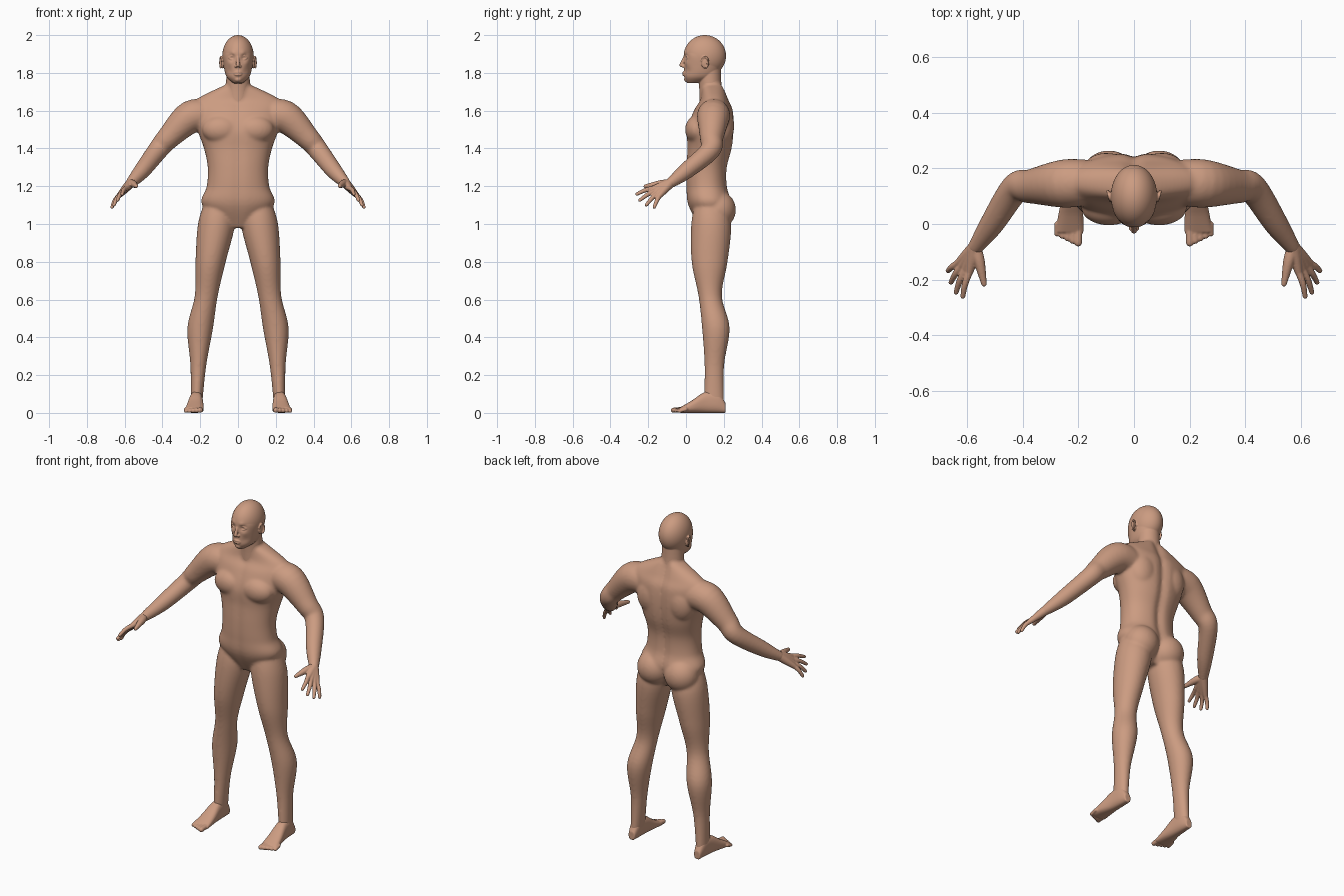
import bpy
import bmesh
from math import cos, sin, exp, pi, copysign
from mathutils import Vector

default_cube = bpy.data.objects.get("Cube")
if default_cube:
    bpy.data.objects.remove(default_cube, do_unlink=True)

skin_colour = (0.6, 0.33, 0.22, 1)
skin_material = bpy.data.materials.new("warm skin")
skin_material.use_nodes = True
skin_material.diffuse_color = skin_colour
shader = next(node for node in skin_material.node_tree.nodes if node.type == "BSDF_PRINCIPLED")
shader.inputs["Base Color"].default_value = skin_colour


def smooth_curve(keys, steps=6):
    """Even curve through tuples of any length."""
    points = [Vector(key) for key in keys]
    points = [points[0], *points, points[-1]]
    curve = []
    for before, start, end, after in zip(points, points[1:], points[2:], points[3:]):
        tangent_in, tangent_out = (end - before) / 2, (after - start) / 2
        for step in range(steps):
            t = step / steps
            ease = t * t * (3 - 2 * t)
            curve.append(start * (1 - ease) + end * ease
                         + tangent_in * (t * (1 - t) ** 2) - tangent_out * (t * t * (1 - t)))
    return curve + [points[-1]]


def add_surface(mesh, rings, sides):
    """Join rings of points into a closed surface."""
    for side in sides:
        rows = [[mesh.verts.new((point.x * side, point.y, point.z)) for point in ring]
                for ring in rings]
        for lower, upper in zip(rows, rows[1:]):
            for i in range(len(lower)):
                mesh.faces.new((lower[i - 1], lower[i], upper[i], upper[i - 1]))
        mesh.faces.new(rows[0])
        mesh.faces.new(rows[-1])


def turn(count):
    return [2 * pi * i / count for i in range(count)]


def rounded(value, power):
    return copysign(abs(value) ** (2 / power), value)


def add_loft(mesh, sections, sides, along_y=False, power=2.0):
    """Sections hold position, two centre coordinates and two radii."""
    rings = []
    for place, across, other, radius_a, radius_b in smooth_curve(sections):
        ring = []
        for angle in turn(64):
            a = across + radius_a * rounded(cos(angle), power)
            b = other + radius_b * rounded(sin(angle), power)
            ring.append(Vector((a, place, b) if along_y else (a, b, place)))
        rings.append(ring)
    add_surface(mesh, rings, sides)


def add_ball(mesh, centre, radii, sides, count=16):
    rings = []
    for i in range(count // 2):
        tilt = pi * (i + 0.2) / (count // 2 - 0.6)
        rings.append([Vector((centre[0] + radii[0] * sin(tilt) * cos(angle),
                              centre[1] + radii[1] * sin(tilt) * sin(angle),
                              centre[2] + radii[2] * cos(tilt))) for angle in turn(count)])
    add_surface(mesh, rings, sides)


def add_tube(mesh, keys, sides):
    """Round limb with ball ends; keys hold a place and a radius."""
    path = smooth_curve(keys)
    reference = Vector((1, 2, 3))
    rings = []
    for i, point in enumerate(path):
        following, previous = path[min(i + 1, len(path) - 1)], path[max(i - 1, 0)]
        direction = (following - previous).to_3d().normalized()
        u = direction.cross(reference).normalized()
        v = direction.cross(u)
        rings.append([point.to_3d() + (u * cos(angle) + v * sin(angle)) * point[3]
                      for angle in turn(24)])
    add_surface(mesh, rings, sides)
    for end in (path[0], path[-1]):
        add_ball(mesh, end.to_3d(), [end[3]] * 3, sides)


def finish(name, mesh, voxel_size, smoothing):
    """Fuse overlapping parts into one smooth surface."""
    bmesh.ops.recalc_face_normals(mesh, faces=mesh.faces)
    data = bpy.data.meshes.new(name)
    mesh.to_mesh(data)
    mesh.free()
    data.materials.append(skin_material)
    part = bpy.data.objects.new(name, data)
    bpy.context.collection.objects.link(part)
    fuse = part.modifiers.new("Fuse", "REMESH")
    fuse.mode = "VOXEL"
    fuse.voxel_size = voxel_size
    fuse.use_smooth_shade = True
    soften = part.modifiers.new("Soften", "SMOOTH")
    soften.factor = 0.5
    soften.iterations = smoothing


def central(rows):
    """Sections on the midline from height, half width, depth centre and half depth."""
    return [(height, 0, centre, width, depth) for height, width, centre, depth in rows]


middle, both = (1,), (1, -1)

# Torso with grooves along the spine and breastbone
body = bmesh.new()
add_loft(body, central([
    (0.98, 0.05, 0.13, 0.06), (1.1, 0.19, 0.125, 0.115), (1.2, 0.165, 0.11, 0.11),
    (1.3, 0.16, 0.11, 0.11), (1.4, 0.18, 0.125, 0.12), (1.5, 0.215, 0.13, 0.125),
    (1.6, 0.235, 0.145, 0.105), (1.66, 0.22, 0.15, 0.075), (1.74, 0.06, 0.14, 0.055)]),
    middle, power=2.2)
for vert in body.verts:
    groove = exp(-(vert.co.x / 0.025) ** 2)
    vert.co.y += groove * (-0.016 if vert.co.y > 0.13 else 0.006)

# Neck, chest, shoulder blades and buttocks
neck = central([(1.62, 0.08, 0.145, 0.075), (1.72, 0.065, 0.13, 0.06), (1.84, 0.06, 0.122, 0.062)])
add_loft(body, neck, middle)
add_ball(body, (0.09, 0.06, 1.5), (0.1, 0.065, 0.075), both, count=48)
add_ball(body, (0.1, 0.19, 1.52), (0.085, 0.065, 0.11), both, count=48)
add_ball(body, (0.09, 0.17, 1.075), (0.1, 0.094, 0.1), both, count=48)

# Legs
add_loft(body, [
    (1.12, 0.105, 0.12, 0.07, 0.07), (1, 0.114, 0.133, 0.098, 0.105),
    (0.8, 0.145, 0.125, 0.08, 0.095), (0.62, 0.168, 0.128, 0.061, 0.062),
    (0.45, 0.2, 0.158, 0.068, 0.073), (0.25, 0.21, 0.15, 0.042, 0.052),
    (0.05, 0.22, 0.148, 0.031, 0.054)], both)

# Arms
wrist = Vector((0.57, -0.085, 1.215))
add_tube(body, [
    (0.15, 0.15, 1.57, 0.08), (0.25, 0.145, 1.567, 0.087), (0.37, 0.135, 1.455, 0.062),
    (0.425, 0.128, 1.39, 0.054), (0.51, 0, 1.28, 0.044), (*wrist, 0.028)], both)
finish("body", body, voxel_size=0.007, smoothing=14)

# Hands: fingers fan from the index to the little finger, longest in between
hands = bmesh.new()
index_knuckle, index_tip = Vector((0.59, -0.17, 1.19)), Vector((0.614, -0.26, 1.158))
little_knuckle, little_tip = Vector((0.63, -0.14, 1.15)), Vector((0.667, -0.168, 1.089))
for finger in range(4):
    fan = finger / 3
    knuckle = index_knuckle.lerp(little_knuckle, fan)
    tip = knuckle.lerp(index_tip.lerp(little_tip, fan), 1 + fan * (1 - fan))
    joint = knuckle.lerp(tip, 0.5) + Vector((0.004, 0, 0.005))
    add_tube(hands, [(*wrist, 0.026), (*wrist.lerp(knuckle, 0.5), 0.021), (*knuckle, 0.0145)], both)
    add_tube(hands, [(*knuckle, 0.0135), (*joint, 0.0115), (*tip, 0.009)], both)
add_tube(hands, [(*wrist, 0.022), (0.555, -0.135, 1.212, 0.02), (0.538, -0.215, 1.2, 0.01)], both)
finish("hands", hands, voxel_size=0.0035, smoothing=3)

# Feet with flat soles: depth, centre, half width and height
feet = bmesh.new()
foot_rows = [(0.21, 0.22, 0.02, 0.05), (0.17, 0.22, 0.03, 0.11), (0.1, 0.222, 0.036, 0.11),
             (0.03, 0.227, 0.045, 0.065), (-0.03, 0.231, 0.05, 0.03)]
add_loft(feet, [(depth, centre, height / 2, width, height / 2)
                for depth, centre, width, height in foot_rows], both, along_y=True, power=2.5)
for toe in range(5):
    x, tip, radius = 0.2 + 0.019 * toe, 0.008 * toe - 0.067, 0.014 - 0.001 * toe
    add_tube(feet, [(x, 0, 0.02, radius), (x, tip, radius, radius)], both)
finish("feet", feet, voxel_size=0.004, smoothing=3)

# Head: skull, face and jaw
head = bmesh.new()
add_ball(head, (0, 0.1, 1.89), (0.083, 0.112, 0.11), middle, count=80)
add_loft(head, central([(1.746, 0.025, 0.045, 0.04), (1.78, 0.061, 0.074, 0.084),
                        (1.84, 0.076, 0.09, 0.1), (1.9, 0.08, 0.095, 0.105),
                        (1.95, 0.06, 0.1, 0.08)]), middle, power=2.15)

# Eye sockets, brows, cheekbones and hollow cheeks
modelling = [(0.033, 1.882, 0.016, 0.013), (0.028, 1.905, 0.013, -0.005),
             (0.045, 1.85, 0.015, -0.004), (0.045, 1.81, 0.018, 0.005)]
for vert in head.verts:
    if vert.co.y < 0.08:
        for x, z, spread, amount in modelling:
            distance = Vector((abs(vert.co.x) - x, vert.co.z - z)).length
            vert.co.y += amount * exp(-(distance / spread) ** 2)
add_loft(head, neck, middle)
add_ball(head, (0, 0.008, 1.766), (0.022, 0.019, 0.016), middle)

# Eyes and eyelids
add_ball(head, (0.033, 0.017, 1.881), (0.015, 0.0145, 0.013), both)
for lift in (0.01, -0.009):
    add_tube(head, [(0.017, 0.006, 1.88, 0.003), (0.033, 0.001, 1.88 + lift, 0.003),
                    (0.05, 0.011, 1.88, 0.003)], both)

# Nose and lips
add_tube(head, [(0, -0.003, 1.89, 0.008), (0, -0.016, 1.862, 0.009), (0, -0.024, 1.841, 0.011)], middle)
add_ball(head, (0.011, -0.014, 1.835), (0.008, 0.01, 0.008), both)
for height in (1.802, 1.79):
    add_tube(head, [(0, -0.014, height, 0.0055), (0.012, -0.011, height, 0.005),
                    (0.024, -0.002, 1.796, 0.003)], both)

# Ears with a raised rim
add_ball(head, (0.082, 0.1, 1.853), (0.009, 0.019, 0.03), both)
rim_angles = [pi * (0.9 - step / 4) for step in range(6)]
add_tube(head, [(0.09 + 0.005 * cos(angle), 0.1 + 0.018 * cos(angle), 1.855 + 0.03 * sin(angle), 0.005)
                for angle in rim_angles], both)
finish("head", head, voxel_size=0.003, smoothing=4)
